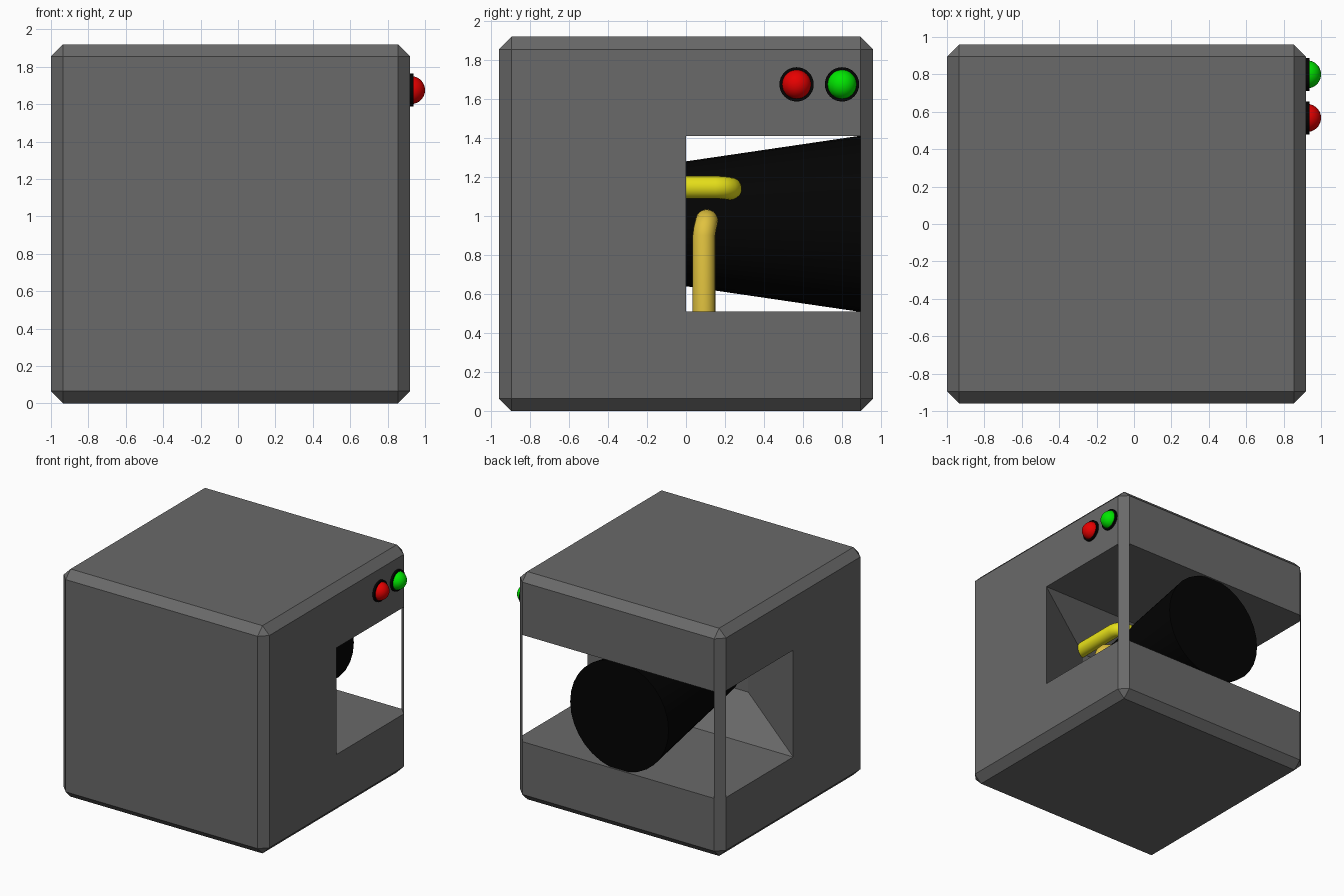
import bpy, bmesh, math
from mathutils import Vector, Matrix

if "Cube" in bpy.data.objects:
    bpy.data.objects.remove(bpy.data.objects["Cube"])

X0, X1, Y1 = -1.0, 0.92, 0.96      # body extents
Z0, Z1, C = 0.51, 1.41, 0.065      # opening heights, chamfer


def material(name, rgb):
    m = bpy.data.materials.new(name)
    m.diffuse_color = (*rgb, 1)
    m.use_nodes = True
    m.node_tree.nodes["Principled BSDF"].inputs["Base Color"].default_value = m.diffuse_color
    return m


grey = material("dark_grey", (0.142, 0.142, 0.142))
black = material("black", (0.001, 0.001, 0.001))
red = material("red", (0.8, 0.0, 0.0))
green = material("green", (0.0, 0.8, 0.0))
yellow = material("yellow", (0.8, 0.75, 0.01))
amber = material("amber", (0.75, 0.54, 0.05))


def make_object(name, bm, mat=None, smooth=False):
    me = bpy.data.meshes.new(name)
    bm.to_mesh(me)
    bm.free()
    ob = bpy.data.objects.new(name, me)
    bpy.context.collection.objects.link(ob)
    if mat:
        me.materials.append(mat)
    if smooth:
        bpy.ops.object.select_all(action='DESELECT')
        ob.select_set(True)
        bpy.context.view_layer.objects.active = ob
        bpy.ops.object.shade_smooth_by_angle(angle=math.radians(35))
    return ob


# Chamfered cube body with the rear half opened on three sides
bm = bmesh.new()
bmesh.ops.create_cube(bm, size=1.92, matrix=Matrix.Translation((-0.04, 0, 0.96)))
bmesh.ops.bevel(bm, geom=bm.edges[:], offset=C, segments=1, affect='EDGES', profile=0.5)
for co, no in (((0, 0, Z0), (0, 0, 1)), ((0, 0, Z1), (0, 0, 1)), ((0, 0, 0), (0, 1, 0))):
    bmesh.ops.bisect_plane(bm, geom=bm.verts[:] + bm.edges[:] + bm.faces[:],
                           plane_co=co, plane_no=no)
bm.normal_update()
opening = [f for f in bm.faces
           if Z0 < f.calc_center_median().z < Z1 and f.calc_center_median().y > 0.01
           and max(abs(f.normal.x), abs(f.normal.y)) > 0.99]
bmesh.ops.delete(bm, geom=opening, context='FACES')


def face(points):
    return bm.faces.new([bm.verts.new(p) for p in points])


# Cavity floor and ceiling
outline = [(X0, 0), (X1, 0), (X1, Y1 - C), (X1 - C, Y1), (X0 + C, Y1), (X0, Y1 - C)]
face([(x, y, Z0) for x, y in outline])
face([(x, y, Z1) for x, y in reversed(outline)])

# Tapered recess in the cavity's front wall
outer = [Vector(p) for p in ((X0, 0, Z0), (X0, 0, Z1), (X1, 0, Z1), (X1, 0, Z0))]
mid = Vector((-0.04, 0, 0.96))
inner = [mid + (p - mid) * 0.37 + Vector((0, -0.265, 0)) for p in outer]
face(inner)
for i in range(4):
    j = (i + 1) % 4
    face([outer[i], outer[j], inner[j], inner[i]])
bmesh.ops.remove_doubles(bm, verts=bm.verts[:], dist=0.0005)
make_object("body", bm, grey)

# Tapered black core
bm = bmesh.new()
y_a, y_b, r_a, r_b = -0.26, 0.945, 0.282, 0.459
bmesh.ops.create_cone(bm, cap_ends=True, segments=32, radius1=r_b, radius2=r_a,
                      depth=y_b - y_a,
                      matrix=Matrix.Translation((-0.04, (y_a + y_b) / 2, 0.96))
                      @ Matrix.Rotation(math.radians(90), 4, 'X'))
make_object("core", bm, black, True)


# Bent pipes feeding the core
def pipe(name, points, radius, mat, sides=24):
    bm = bmesh.new()
    pts = [Vector(p) for p in points]
    rings = []
    for i, p in enumerate(pts):
        d = (pts[min(i + 1, len(pts) - 1)] - pts[max(i - 1, 0)]).normalized()
        if not rings:
            side = d.orthogonal().normalized()
        side = (side - d * side.dot(d)).normalized()
        up = d.cross(side)
        rings.append([bm.verts.new(p + radius * (side * math.cos(a) + up * math.sin(a)))
                      for a in (2 * math.pi * k / sides for k in range(sides))])
    for a, b in zip(rings, rings[1:]):
        for k in range(sides):
            n = (k + 1) % sides
            bm.faces.new((a[k], a[n], b[n], b[k]))
    bm.faces.new(rings[0][::-1])
    bm.faces.new(rings[-1])
    make_object(name, bm, mat, True)


pipe("upper_pipe", [(0.34, -0.29, 1.147), (0.34, 0.15, 1.147), (0.335, 0.18, 1.146),
                    (0.315, 0.21, 1.143), (0.28, 0.228, 1.14), (0.18, 0.23, 1.138)],
     0.058, yellow)
pipe("lower_pipe", [(0.42, 0.092, 0.5), (0.42, 0.092, 0.9), (0.412, 0.097, 0.935),
                    (0.39, 0.103, 0.96), (0.35, 0.106, 0.975), (0.18, 0.106, 0.977)],
     0.058, amber)

# Push buttons on the right side
for name, y, mat in (("red_button", 0.567, red), ("green_button", 0.80, green)):
    bm = bmesh.new()
    bmesh.ops.create_cone(bm, cap_ends=True, segments=32, radius1=0.088, radius2=0.088,
                          depth=0.03, matrix=Matrix.Translation((0.922, y, 1.675))
                          @ Matrix.Rotation(math.radians(90), 4, 'Y'))
    make_object(name + "_rim", bm, black, True)
    bm = bmesh.new()
    bmesh.ops.create_uvsphere(bm, u_segments=32, v_segments=16, radius=0.075,
                              matrix=Matrix.Translation((0.925, y, 1.675)))
    make_object(name, bm, mat, True)
